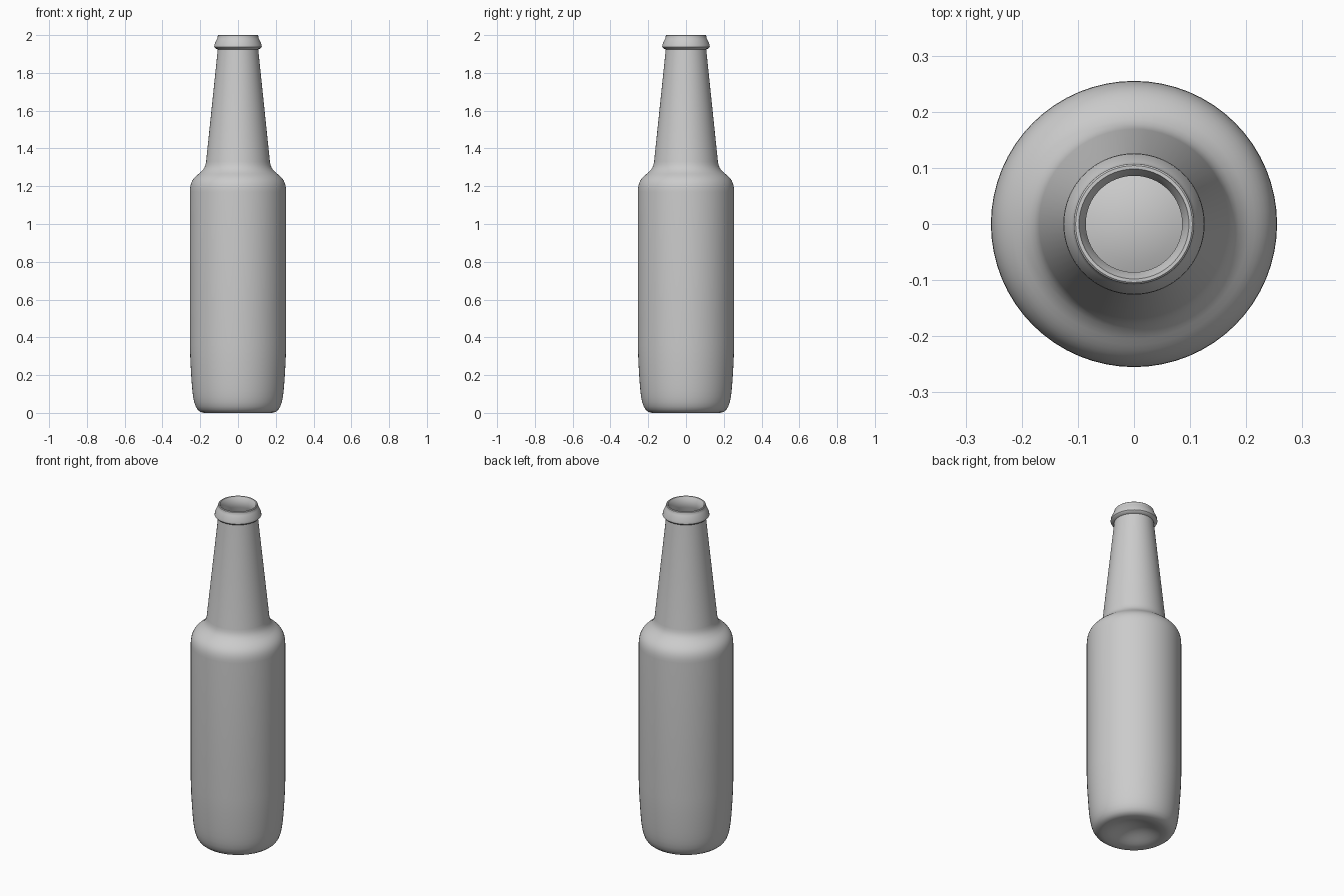
import bpy, bmesh, math
from mathutils import Vector
from mathutils.geometry import interpolate_bezier

if "Cube" in bpy.data.objects:
    bpy.data.objects.remove(bpy.data.objects["Cube"])

SEGMENTS = 64


def curve(a, b, c, d, n=9):
    """Bezier run of (radius, height) points."""
    pts = interpolate_bezier(*[Vector((r, 0, z)) for r, z in (a, b, c, d)], n)
    return [(p.x, p.z) for p in pts]


def lathe(name, profile):
    """Spin a (radius, height) profile around the z axis."""
    bm = bmesh.new()
    verts = [bm.verts.new((r, 0, z)) for r, z in profile]
    edges = [bm.edges.new(pair) for pair in zip(verts, verts[1:])]
    bmesh.ops.spin(bm, geom=verts + edges, cent=(0, 0, 0), axis=(0, 0, 1),
                   angle=math.tau, steps=SEGMENTS)
    bmesh.ops.remove_doubles(bm, verts=bm.verts, dist=0.0002)
    bmesh.ops.recalc_face_normals(bm, faces=bm.faces)
    mesh = bpy.data.meshes.new(name)
    bm.to_mesh(mesh)
    bm.free()
    obj = bpy.data.objects.new(name, mesh)
    bpy.context.collection.objects.link(obj)
    bpy.ops.object.select_all(action='DESELECT')
    obj.select_set(True)
    bpy.context.view_layer.objects.active = obj
    bpy.ops.object.shade_smooth_by_angle(angle=math.radians(35))
    return obj


# Outside: dished base, rounded heel, straight body
outer = curve((0, 0.045), (0.08, 0.045), (0.12, 0.0), (0.17, 0.0))
outer += curve((0.18, 0.0), (0.235, 0.003), (0.24, 0.08), (0.248, 0.2))
outer += [(0.252, 0.27), (0.255, 0.36)]
# Shoulder flowing into the neck
outer += curve((0.255, 1.17), (0.255, 1.225), (0.235, 1.245), (0.205, 1.268))
outer += curve((0.198, 1.274), (0.18, 1.29), (0.172, 1.305), (0.169, 1.33), 5)
# Neck and crown ring
outer += [(0.107, 1.925), (0.119, 1.929), (0.126, 1.937), (0.125, 1.95),
          (0.111, 1.981), (0.108, 1.987), (0.107, 1.997), (0.104, 2.0)]
# Mouth and thin inner wall
inner = [(0.098, 2.0), (0.095, 1.992), (0.086, 1.978), (0.086, 1.94),
         (0.100, 1.91), (0.162, 1.32)]
inner += curve((0.168, 1.29), (0.185, 1.26), (0.248, 1.24), (0.248, 1.165))
inner += [(0.248, 0.36), (0.241, 0.2)]
inner += curve((0.238, 0.16), (0.23, 0.04), (0.22, 0.008), (0.17, 0.008), 7)
inner += curve((0.16, 0.009), (0.12, 0.012), (0.08, 0.053), (0, 0.053), 7)

lathe("bottle", outer + inner)
